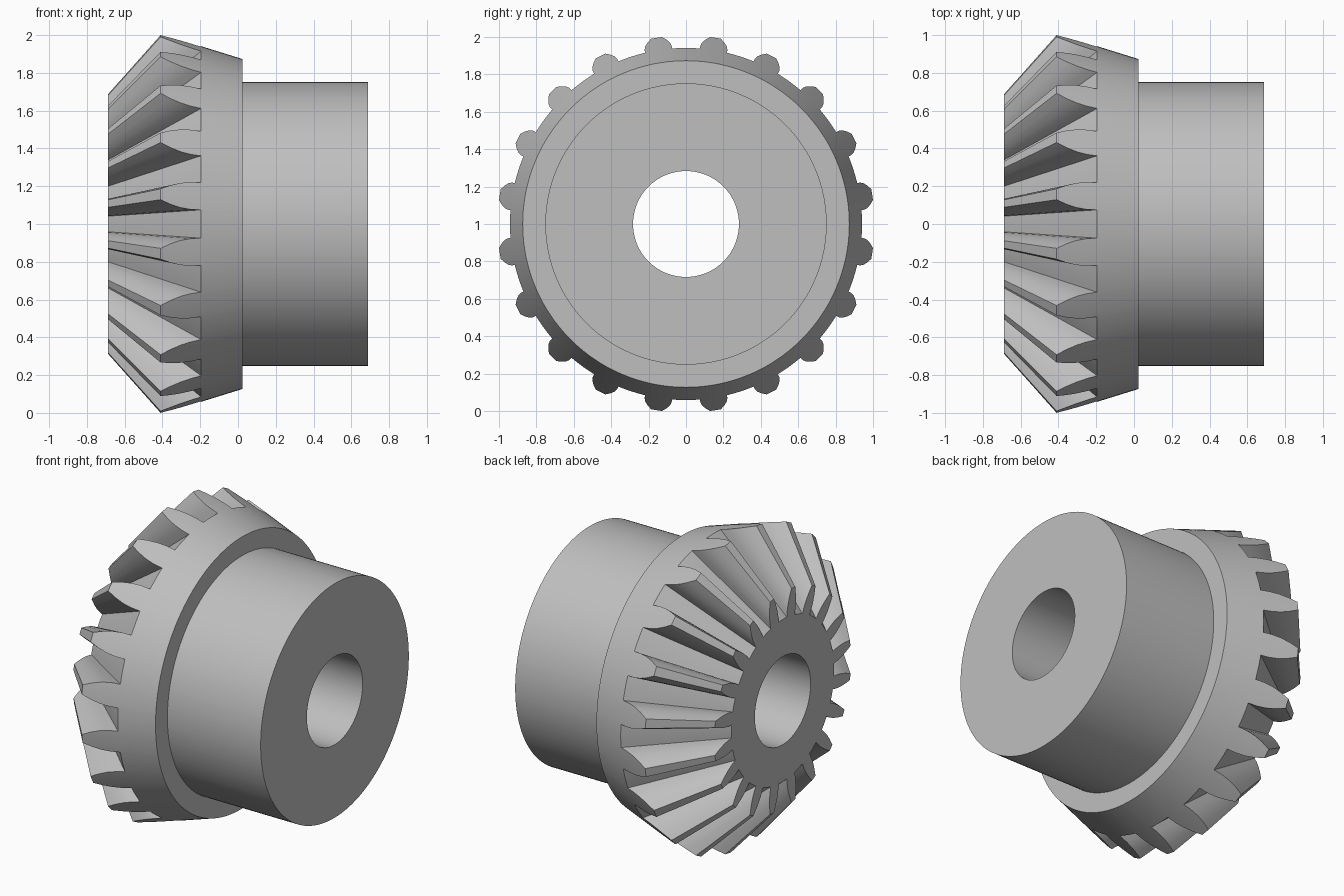
import bpy, bmesh, math

cube = bpy.data.objects.get("Cube")
if cube:
    bpy.data.objects.remove(cube, do_unlink=True)

# Main dimensions, measured along the shaft (x) and outward from it
TEETH = 20
APEX_X = -1.30
TOE_X, HUB_END_X = -0.6875, 0.6875
RIM_X, RIM_R = 0.025, 0.873
TIP_X, TIP_R = -0.41, 1.008
ROOT_X = -0.195
HUB_R, BORE_R = 0.752, 0.283


def heel_point(angle, height):
    """Point on the back cone; height is 0 at the root and 1 at the tip."""
    x = ROOT_X + (TIP_X - ROOT_X) * height
    r = RIM_R + (TIP_R - RIM_R) * (RIM_X - x) / (RIM_X - TIP_X)
    return angle, x, r


def toe_point(angle, x, r):
    """Slide a heel point towards the pitch apex until it meets the toe plane."""
    return angle, TOE_X, r * (TOE_X - APEX_X) / (x - APEX_X)


# One tooth pitch: (angle in degrees from tooth centre, height)
flank = [(4.44, 0), (4.38, 0.25), (3.9, 0.5), (2.95, 0.75), (1.65, 1)]
pitch = [(-9, 0), (-6.7, 0)]
pitch += [(-a, h) for a, h in flank]
pitch += [(0, 1)]
pitch += [(a, h) for a, h in reversed(flank)]
pitch += [(6.7, 0)]

step = 360 / TEETH
heel = [heel_point(math.radians((i + 0.5) * step + a), h)
        for i in range(TEETH) for a, h in pitch]


def circle(x, r):
    return [(a, x, r) for a, _, _ in heel]


# Closed series of loops: teeth, back cone, shoulder, hub and bore
loops = [
    [toe_point(*p) for p in heel],
    heel,
    circle(RIM_X, RIM_R),
    circle(RIM_X, HUB_R),
    circle(HUB_END_X, HUB_R),
    circle(HUB_END_X, BORE_R),
    circle(TOE_X, BORE_R),
]

bm = bmesh.new()
rings = [[bm.verts.new((x, r * math.sin(a), 1 + r * math.cos(a)))
          for a, x, r in loop] for loop in loops]
count = len(heel)
for k, ring in enumerate(rings):
    following = rings[(k + 1) % len(rings)]
    for i in range(count):
        j = (i + 1) % count
        bm.faces.new((ring[i], ring[j], following[j], following[i]))
bmesh.ops.recalc_face_normals(bm, faces=bm.faces)

mesh = bpy.data.meshes.new("bevel_gear")
bm.to_mesh(mesh)
bm.free()
gear = bpy.data.objects.new("bevel_gear", mesh)
bpy.context.collection.objects.link(gear)

# Plain grey metal
grey = bpy.data.materials.new("plain_grey")
grey.use_nodes = True
colour = (0.52, 0.52, 0.52, 1)
grey.diffuse_color = colour
grey.node_tree.nodes["Principled BSDF"].inputs["Base Color"].default_value = colour
mesh.materials.append(grey)

# Smooth round surfaces, crisp machined edges
bpy.ops.object.select_all(action="DESELECT")
gear.select_set(True)
bpy.context.view_layer.objects.active = gear
bpy.ops.object.shade_smooth_by_angle(angle=math.radians(30))
